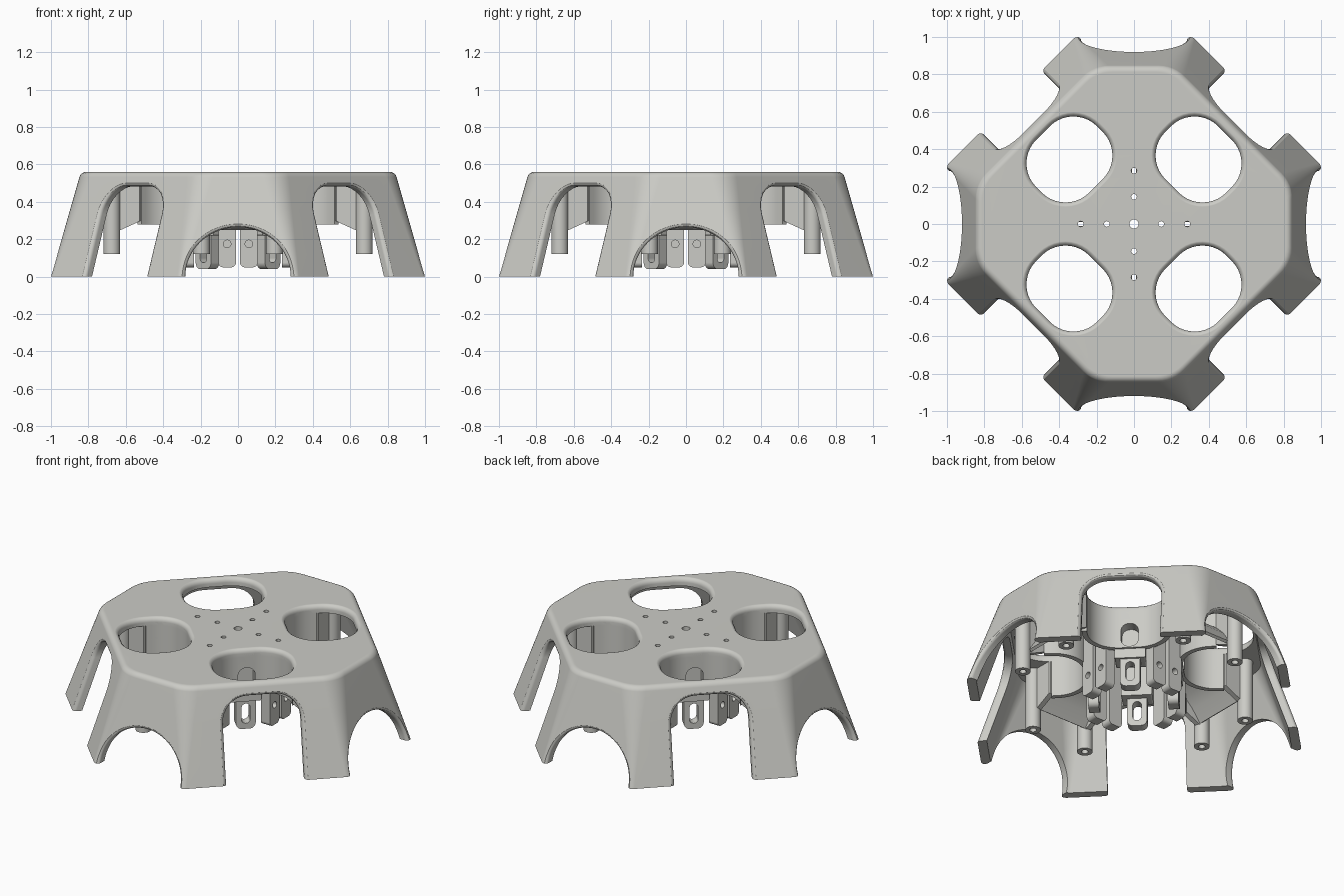
import bpy, bmesh, math
from math import pi, cos, sin, radians

if "Cube" in bpy.data.objects:
    bpy.data.objects.remove(bpy.data.objects["Cube"])

mat = bpy.data.materials.new("warm_grey_plastic")
mat.diffuse_color = (0.6, 0.6, 0.565, 1)
mat.use_nodes = True
mat.node_tree.nodes["Principled BSDF"].inputs["Base Color"].default_value = mat.diffuse_color


def loft(name, rings):
    """Skin a list of equal-length point loops and cap both ends."""
    bm = bmesh.new()
    loops = [[bm.verts.new(p) for p in r] for r in rings]
    n = len(loops[0])
    for a, b in zip(loops, loops[1:]):
        for i in range(n):
            j = (i + 1) % n
            bm.faces.new((a[i], a[j], b[j], b[i]))
    bm.faces.new(loops[0])
    bm.faces.new(loops[-1])
    bmesh.ops.recalc_face_normals(bm, faces=bm.faces)
    me = bpy.data.meshes.new(name)
    bm.to_mesh(me)
    bm.free()
    me.materials.append(mat)
    ob = bpy.data.objects.new(name, me)
    bpy.context.collection.objects.link(ob)
    return ob


def ring(dists, r, z, phase=0.0, centre=(0, 0), steps=6):
    """Rounded polygon given by the distance of each side from the centre."""
    n, pts = len(dists), []
    step = 2 * pi / n
    for k in range(n):
        t = phase + k * step
        a, b = dists[k] - r, dists[(k + 1) % n] - r
        v = (b - a * cos(step)) / sin(step)
        cx, cy = a * cos(t) - v * sin(t), a * sin(t) + v * cos(t)
        for i in range(steps + 1):
            w = t + step * i / steps
            pts.append((centre[0] + cx + r * cos(w), centre[1] + cy + r * sin(w), z))
    return pts


def place(d, w, z, ang):
    """Point at distance d along a compass direction, w sideways."""
    return (d * cos(ang) - w * sin(ang), d * sin(ang) + w * cos(ang), z)


def prism(name, profile, ang, d0, d1, side=0.0):
    """Extrude a (sideways, z) profile along a compass direction."""
    return loft(name, [[place(d, u + side, z, ang) for u, z in profile] for d in (d0, d1)])


def panel(name, profile, ang, w0, w1):
    """Extrude an (outward, z) profile sideways to a compass direction."""
    return loft(name, [[place(d, w, z, ang) for d, z in profile] for w in (w0, w1)])


def flared(name, shape, ang, base, slope):
    """Cutter that widens as it leaves a sloping wall, giving a rounded rim."""
    steps = ((-0.3, 0), (-0.022, 0), (-0.013, 0.002), (-0.006, 0.007),
             (-0.001, 0.016), (0.004, 0.022), (0.4, 0.022))
    return loft(name, [[place(base - slope * z + off, u, z, ang) for u, z in shape(grow)]
                       for off, grow in steps])


def rod(name, x, y, r, z0, z1, n=24):
    return loft(name, [[(x + r * cos(2 * pi * i / n), y + r * sin(2 * pi * i / n), z)
                        for i in range(n)] for z in (z0, z1)])


def rounded_rect(w, z0, z1, rb, rt, steps=8):
    """Upright profile, half width w, with bottom and top corner radii."""
    pts = []
    for q, (x, z, r) in enumerate(((w - rt, z1 - rt, rt), (-w + rt, z1 - rt, rt),
                                   (-w + rb, z0 + rb, rb), (w - rb, z0 + rb, rb))):
        for i in range(steps + 1):
            a = (q + i / steps) * pi / 2
            pts.append((x + r * cos(a), z + r * sin(a)))
    return pts


def cut(ob, cutters):
    for c in cutters:
        m = ob.modifiers.new("cut", 'BOOLEAN')
        m.operation, m.solver, m.object = 'DIFFERENCE', 'EXACT', c
    bpy.context.view_layer.update()
    me = bpy.data.meshes.new_from_object(
        ob.evaluated_get(bpy.context.evaluated_depsgraph_get()))
    ob.modifiers.clear()
    ob.data = me


DIAG = [radians(45 + 90 * k) for k in range(4)]
AXIS = [radians(90 * k) for k in range(4)]
cutters, parts = [], []


# Shell: tapered rounded octagon, hollow below
def octagon(z, inset=0.0):
    t = z / 0.56
    f, d = 1 - 0.16 * t - inset, 0.929 - 0.187 * t - inset
    return ring([f, d] * 4, 0.04 + 0.16 * t, z)


outer = [octagon(z, i) for z, i in
         ((0, 0), (0.18, 0), (0.36, 0), (0.533, 0), (0.544, 0.002),
          (0.553, 0.008), (0.558, 0.016), (0.56, 0.027))]
inner = [octagon(z, 0.055) for z in (0.51, 0.34, 0.17, 0)]
shell = loft("shell", inner + outer)


# Corner slots, foot arches, top openings and pin holes
def slot_shape(g):
    return rounded_rect(0.23 + g, -0.1, 0.483 + g, 0.01, 0.15 + g)


def arch_shape(g):
    a, h = 0.282 + g, 0.264 + g
    return [(a, -0.1)] + [(a * cos(pi * i / 32), h * sin(pi * i / 32))
                          for i in range(33)] + [(-a, -0.1)]


slots = [flared("slot_cutter", slot_shape, a, 0.929, 0.334) for a in DIAG]
arches = [flared("arch_cutter", arch_shape, a, 1.0, 0.286) for a in AXIS]
R = 0.488
holes = []
for a in DIAG:
    c = (R * cos(a), R * sin(a))
    holes.append(loft("opening_cutter", [
        ring([0.2 + o, 0.23 + o] * 2, 0.179 + o, z, a, c, 10) for z, o in
        ((0.1, 0), (0.532, 0), (0.543, 0.002), (0.552, 0.008),
         (0.558, 0.016), (0.561, 0.027), (0.65, 0.027))]))
pins = [rod("pin_cutter", 0, 0, 0.024, 0.45, 0.65)]
for a in AXIS:
    for d in (0.145, 0.285):
        pins.append(rod("pin_cutter", d * cos(a), d * sin(a), 0.015, 0.45, 0.65, 16))
cutters += slots + arches + holes + pins
cut(shell, slots + arches + holes + pins)
parts.append(shell)

# Sleeves under the openings, open toward the corners, each backed by a block
for k, a in enumerate(DIAG):
    c = (R * cos(a), R * sin(a))
    sleeve = loft("sleeve", [ring([0.23, 0.26] * 2, 0.209, z, a, c, 10) for z in (0.28, 0.53)])
    opening = prism("sleeve_cutter", ((-0.4, 0), (0.4, 0), (0.4, 0.51), (-0.4, 0.51)), a, 0.5, 0.9)
    recess = prism("recess_cutter", rounded_rect(0.05, 0.29, 0.44, 0.045, 0.045), a, 0.215, 0.4)
    cutters += [opening, recess]
    cut(sleeve, [holes[k], opening, recess])
    block = prism("backing_block", rounded_rect(0.09, 0.22, 0.53, 0.01, 0.005), a, 0.16, 0.275)
    cut(block, [holes[k], recess])
    # Slotted lug hanging below the block
    lug = prism("slotted_lug", rounded_rect(0.058, 0.04, 0.3, 0.035, 0.005), a, 0.2, 0.262)
    eye = prism("lug_slot_cutter", rounded_rect(0.025, 0.075, 0.2, 0.024, 0.024), a, 0.1, 0.4)
    cutters.append(eye)
    cut(lug, [eye])
    parts += [sleeve, block, lug]

# Screw posts with gussets toward the sleeves, and a sloping web between them
for a in AXIS:
    for s in (-0.195, 0.195):
        x, y, _ = place(0.675, s, 0, a)
        post = rod("screw_post", x, y, 0.045, 0.12, 0.52)
        bore = rod("bore_cutter", x, y, 0.02, 0.05, 0.2, 16)
        cutters.append(bore)
        cut(post, [bore])
        profile = ((0.52, 0.3), (0.56, 0.28), (0.67, 0.23), (0.67, 0.52), (0.52, 0.52))
        gusset = panel("gusset", profile, a, s * 0.95 - 0.016, s * 0.95 + 0.016)
        cut(gusset, holes)
        parts += [post, gusset]
    slope = ((0.64, 0.25), (0.655, 0.26), (0.60, 0.34), (0.54, 0.40), (0.47, 0.44),
             (0.46, 0.42), (0.53, 0.38), (0.585, 0.325))
    web = panel("sloping_web", slope, a, -0.17, 0.17)
    cut(web, holes)
    parts.append(web)

# Drilled lugs in pairs on the axes
for a in AXIS:
    for s in (-0.058, 0.058):
        lug = prism("drilled_lug", rounded_rect(0.047, 0.05, 0.53, 0.025, 0.005), a, 0.235, 0.3, s)
        eye = prism("lug_hole_cutter", rounded_rect(0.02, 0.155, 0.195, 0.0195, 0.0195),
                    a, 0.26, 0.4, s)
        cutters.append(eye)
        cut(lug, [eye])
        parts.append(lug)

for c in cutters:
    bpy.data.objects.remove(c, do_unlink=True)

# Smooth shading with crisp edges
bpy.ops.object.select_all(action='DESELECT')
for p in parts:
    p.select_set(True)
bpy.context.view_layer.objects.active = shell
bpy.ops.object.shade_smooth_by_angle(angle=radians(30))
for p in parts:
    p.modifiers.new("weighted_normals", 'WEIGHTED_NORMAL').keep_sharp = True
